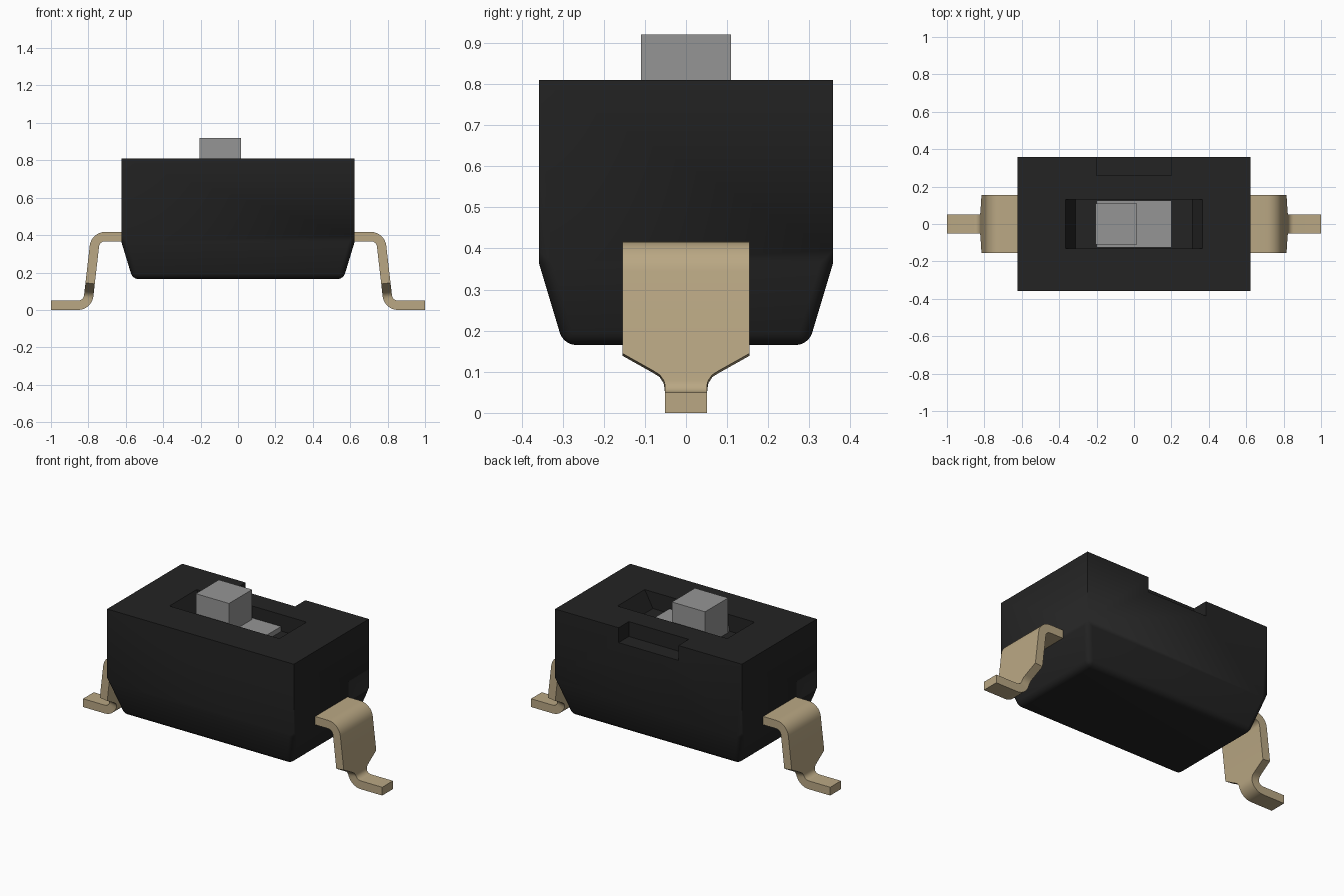
import bpy, bmesh, math
from mathutils import Vector

if "Cube" in bpy.data.objects:
    bpy.data.objects.remove(bpy.data.objects["Cube"], do_unlink=True)


def material(name, rgb):
    m = bpy.data.materials.new(name)
    m.use_nodes = True
    m.diffuse_color = (*rgb, 1)
    m.node_tree.nodes["Principled BSDF"].inputs["Base Color"].default_value = (*rgb, 1)
    return m


black = material("black plastic", (0.017, 0.017, 0.017))
grey = material("grey plastic", (0.3, 0.3, 0.3))
brass = material("tan metal", (0.49, 0.39, 0.23))


def finish(bm, name, mat):
    bmesh.ops.recalc_face_normals(bm, faces=bm.faces)
    mesh = bpy.data.meshes.new(name)
    bm.to_mesh(mesh)
    bm.free()
    mesh.materials.append(mat)
    ob = bpy.data.objects.new(name, mesh)
    bpy.context.collection.objects.link(ob)
    return ob


def loft(rings):
    """Skin a list of four-point rings and cap both ends."""
    bm = bmesh.new()
    rows = [[bm.verts.new(p) for p in ring] for ring in rings]
    for a, b in zip(rows, rows[1:]):
        for i in range(4):
            j = (i + 1) % 4
            bm.faces.new((a[i], a[j], b[j], b[i]))
    bm.faces.new(rows[0])
    bm.faces.new(rows[-1])
    return bm


def rect(x0, x1, y0, y1, z):
    return [(x0, y0, z), (x1, y0, z), (x1, y1, z), (x0, y1, z)]


def block(name, mat, x0, x1, y0, y1, z0, z1):
    return finish(loft([rect(x0, x1, y0, y1, z) for z in (z0, z1)]), name, mat)


def smooth(ob):
    bpy.ops.object.select_all(action="DESELECT")
    ob.select_set(True)
    bpy.context.view_layer.objects.active = ob
    bpy.ops.object.shade_smooth_by_angle(angle=math.radians(25))


# Housing: straight upper box, tapered lower part with rounded edges
TOP, WAIST, BASE = 0.81, 0.365, 0.165
bm = loft([rect(-x, x, -y, y, z) for x, y, z in
           ((0.563, 0.298, BASE), (0.624, 0.358, WAIST), (0.624, 0.358, TOP))])
low = [e for e in bm.edges if min(v.co.z for v in e.verts) < BASE + 0.01]
bmesh.ops.bevel(bm, geom=low, offset=0.03, segments=5, profile=0.5, affect="EDGES")
body = finish(bm, "housing", black)

# Openings: slider slot with sloped ends, and a notch in the rear edge
FLOOR = TOP - 0.10
slot = finish(loft([rect(-x, x, -0.13, 0.13, z) for x, z in
                    ((0.312, FLOOR), (0.367, TOP), (0.367, TOP + 0.1))]), "slot_cutter", black)
notch = block("notch_cutter", black, -0.2, 0.2, 0.26, 0.5, TOP - 0.09, TOP + 0.1)
for cutter in (slot, notch):
    mod = body.modifiers.new(cutter.name, "BOOLEAN")
    mod.operation = "DIFFERENCE"
    mod.solver = "EXACT"
    mod.object = cutter
bpy.context.view_layer.objects.active = body
body.select_set(True)
for cutter in (slot, notch):
    bpy.ops.object.modifier_apply(modifier=cutter.name)
    bpy.data.objects.remove(cutter, do_unlink=True)
smooth(body)

# Slider plate and its knob
block("slider_plate", grey, -0.2, 0.2, -0.126, 0.126, FLOOR - 0.01, TOP - 0.07)
block("slider_knob", grey, -0.205, 0.017, -0.11, 0.11, FLOOR, 0.92)


def fillet(prev, corner, nxt, r, steps=8):
    """Points of an arc that rounds a corner."""
    a, b = (prev - corner).normalized(), (nxt - corner).normalized()
    half = a.angle(b) / 2
    centre = corner + (a + b).normalized() * r / math.sin(half)
    s = corner + a * r / math.tan(half) - centre
    e = corner + b * r / math.tan(half) - centre
    sweep = s.angle(e)
    return [centre + (s * math.sin((1 - i / steps) * sweep) + e * math.sin(i / steps * sweep))
            / math.sin(sweep) for i in range(steps + 1)]


# Half-width of a terminal by height: wide blade narrowing to the foot
WIDTHS = ((0.06, 0.051), (0.075, 0.054), (0.09, 0.064), (0.1, 0.08), (0.142, 0.155))


def half_width(z):
    if z <= WIDTHS[0][0]:
        return WIDTHS[0][1]
    for (z0, w0), (z1, w1) in zip(WIDTHS, WIDTHS[1:]):
        if z <= z1:
            return w0 + (w1 - w0) * (z - z0) / (z1 - z0)
    return WIDTHS[-1][1]


def terminal(name, side):
    start, knee, ankle, toe = (Vector(p) for p in
                               ((0.59, 0.392), (0.762, 0.392), (0.804, 0.025), (1.0, 0.025)))
    blade = [knee.lerp(ankle, (knee.y - z) / (knee.y - ankle.y)) for z in (0.142, 0.1, 0.09)]
    path = ([start] + fillet(start, knee, ankle, 0.057) + blade
            + fillet(knee, ankle, toe, 0.057) + [toe])
    rings = []
    for i, p in enumerate(path):
        before, after = path[max(i - 1, 0)], path[min(i + 1, len(path) - 1)]
        t = (after - before).normalized()
        n = Vector((-t.y, t.x)) * 0.025
        w = half_width(p.y)
        a, b = p + n, p - n
        rings.append([(side * q.x, y, q.y) for q, y in ((a, -w), (a, w), (b, w), (b, -w))])
    smooth(finish(loft(rings), name, brass))


# Bent metal terminals on both ends
terminal("left_terminal", 1)
terminal("right_terminal", -1)
